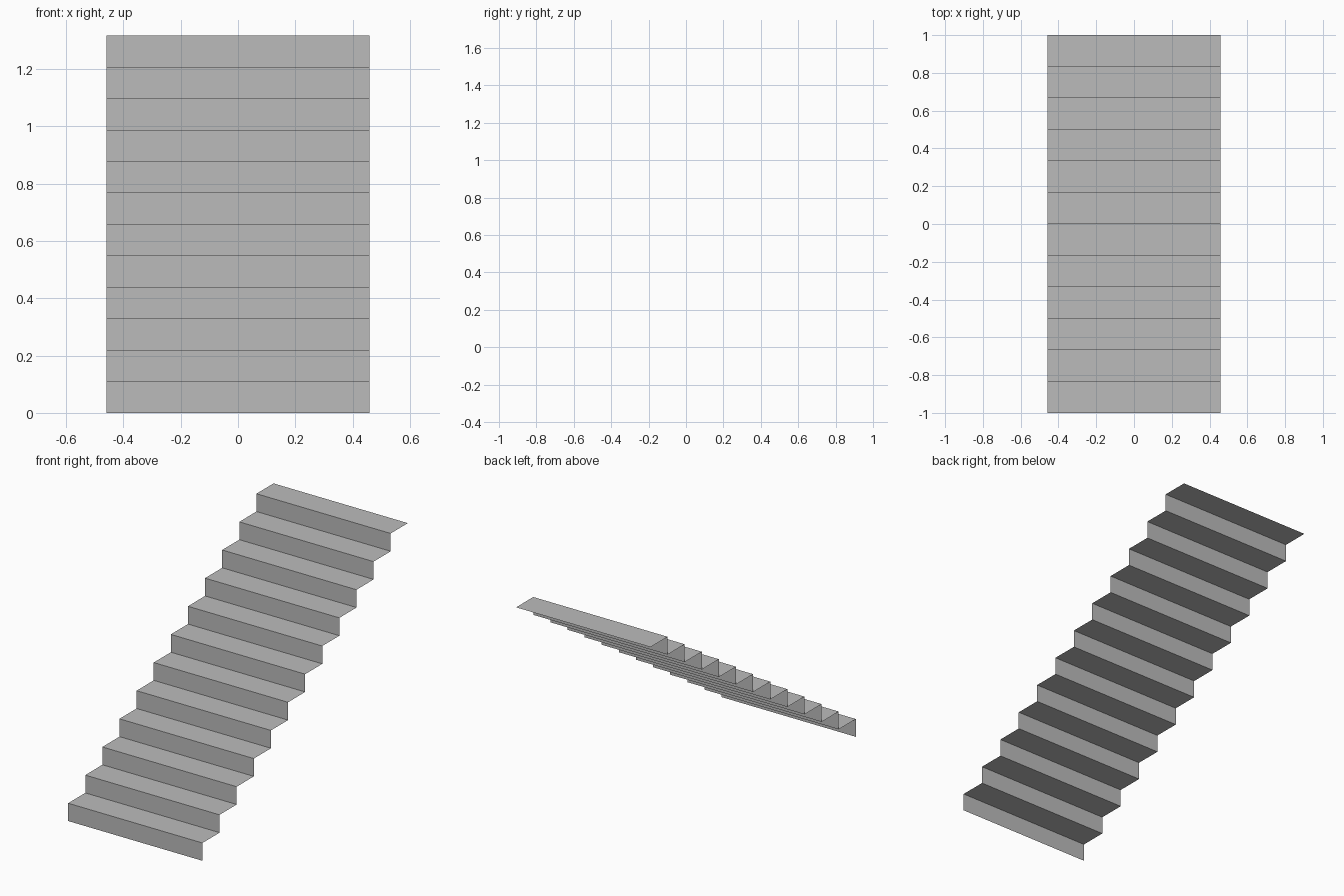
import bpy
import bmesh

cube = bpy.data.objects.get("Cube")
if cube:
    bpy.data.objects.remove(cube, do_unlink=True)

STEPS = 12
HALF_WIDTH = 0.458
RISE = 1.317 / STEPS
RUN = 2.0 / STEPS

grey = bpy.data.materials.new("concrete grey")
grey.use_nodes = True
colour = (0.5, 0.5, 0.5, 1)
grey.diffuse_color = colour
grey.node_tree.nodes["Principled BSDF"].inputs["Base Color"].default_value = colour

# Stepped side profile: one riser then one tread per step
profile = [(-1.0, 0.0)]
for i in range(STEPS):
    top = (i + 1) * RISE
    profile += [(-1 + i * RUN, top), (-1 + (i + 1) * RUN, top)]

# Sweep the profile across the width as a thin folded sheet
bm = bmesh.new()
rows = [[bm.verts.new((x, y, z)) for x in (-HALF_WIDTH, HALF_WIDTH)]
        for y, z in profile]
for (a, b), (c, d) in zip(rows, rows[1:]):
    bm.faces.new((a, b, d, c))

mesh = bpy.data.meshes.new("stair_flight")
bm.to_mesh(mesh)
bm.free()
mesh.materials.append(grey)
stairs = bpy.data.objects.new("stair_flight", mesh)
bpy.context.collection.objects.link(stairs)
